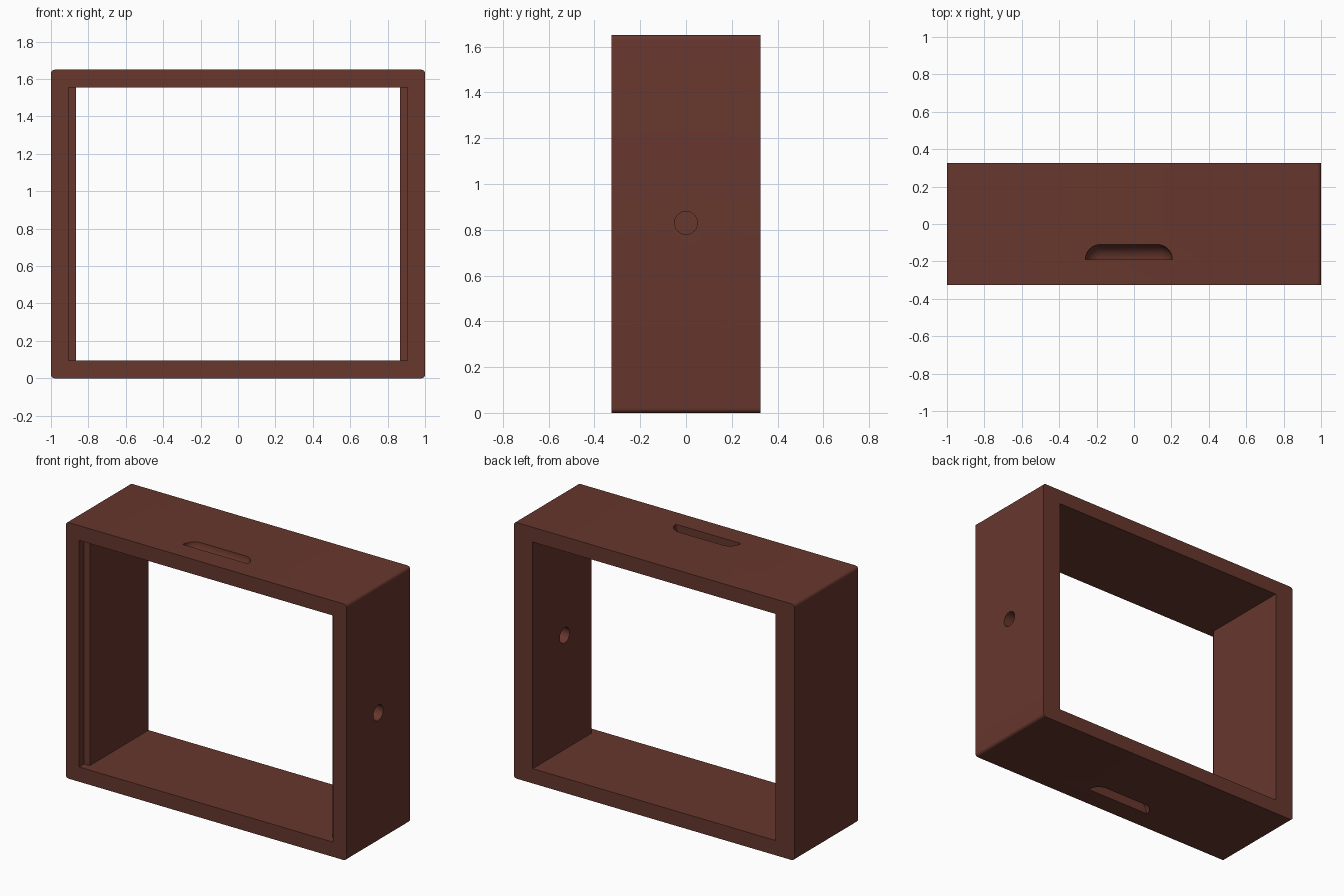
import bpy, bmesh, math
from mathutils import Matrix

if "Cube" in bpy.data.objects:
    bpy.data.objects.remove(bpy.data.objects["Cube"])

W, D, H = 1.0, 0.325, 1.65        # half width, half depth, height

wood = bpy.data.materials.new("dark_red_brown")
wood.diffuse_color = (0.135, 0.038, 0.027, 1)
wood.use_nodes = True
wood.node_tree.nodes["Principled BSDF"].inputs["Base Color"].default_value = wood.diffuse_color


def make_object(name, bm):
    bmesh.ops.recalc_face_normals(bm, faces=bm.faces[:])
    me = bpy.data.meshes.new(name)
    bm.to_mesh(me)
    bm.free()
    me.materials.append(wood)
    ob = bpy.data.objects.new(name, me)
    bpy.context.collection.objects.link(ob)
    return ob


def box(name, x0, x1, y0, y1, z0, z1, corner=0.0):
    bm = bmesh.new()
    size = Matrix.Diagonal((x1 - x0, y1 - y0, z1 - z0, 1))
    place = Matrix.Translation(((x0 + x1) / 2, (y0 + y1) / 2, (z0 + z1) / 2))
    bmesh.ops.create_cube(bm, size=1, matrix=place @ size)
    if corner:                     # round only the edges running front to back
        edges = [e for e in bm.edges
                 if abs(e.verts[0].co.y - e.verts[1].co.y) > 0.01]
        bmesh.ops.bevel(bm, geom=edges, offset=corner, segments=5,
                        profile=0.5, affect='EDGES')
    return make_object(name, bm)


def finger_groove(name, z):
    # half capsule: flat wall at the front, rounded at the back and ends
    r, half = 0.08, 0.1525
    bm = bmesh.new()
    bmesh.ops.create_uvsphere(bm, u_segments=32, v_segments=17, radius=r,
                              matrix=Matrix.Rotation(math.pi / 2, 4, 'Y'))
    for v in bm.verts:
        v.co.x += math.copysign(half, v.co.x)
    cut = bmesh.ops.bisect_plane(bm, geom=bm.verts[:] + bm.edges[:] + bm.faces[:],
                                 plane_co=(0, 0.0005, 0), plane_no=(0, 1, 0),
                                 clear_inner=True)
    rim = [g for g in cut["geom_cut"] if isinstance(g, bmesh.types.BMEdge)]
    bmesh.ops.contextual_create(bm, geom=rim)
    bmesh.ops.translate(bm, verts=bm.verts[:], vec=(-0.0275, -0.19, z))
    return make_object(name, bm)


def cable_hole(name):
    bm = bmesh.new()
    bmesh.ops.create_cone(bm, cap_ends=True, segments=48, radius1=0.05,
                          radius2=0.05, depth=0.4,
                          matrix=Matrix.Translation((W, 0, 0.83))
                          @ Matrix.Rotation(math.pi / 2, 4, 'Y'))
    return make_object(name, bm)


# Outer body and everything cut out of it
frame = box("cabinet_frame", -W, W, -D, D, 0, H, corner=0.02)
cutters = [
    box("opening_cutter", -0.865, 0.865, -0.5, 0.5, 0.095, 1.555),
    box("front_rebate_cutter", -0.905, 0.905, -0.5, -D + 0.052, 0.095, 1.555),
    cable_hole("side_hole_cutter"),
    finger_groove("top_groove_cutter", H),
    finger_groove("bottom_groove_cutter", 0),
]
bpy.context.view_layer.objects.active = frame
for c in cutters:
    c.hide_render = True
    mod = frame.modifiers.new(c.name, 'BOOLEAN')
    mod.operation = 'DIFFERENCE'
    mod.solver = 'EXACT'
    mod.object = c
    bpy.ops.object.modifier_apply(modifier=mod.name)
for c in cutters:
    bpy.data.objects.remove(c)

# Smooth the rounded parts, keep the edges sharp
bpy.ops.object.select_all(action='DESELECT')
frame.select_set(True)
bpy.ops.object.shade_smooth_by_angle(angle=math.radians(30))
